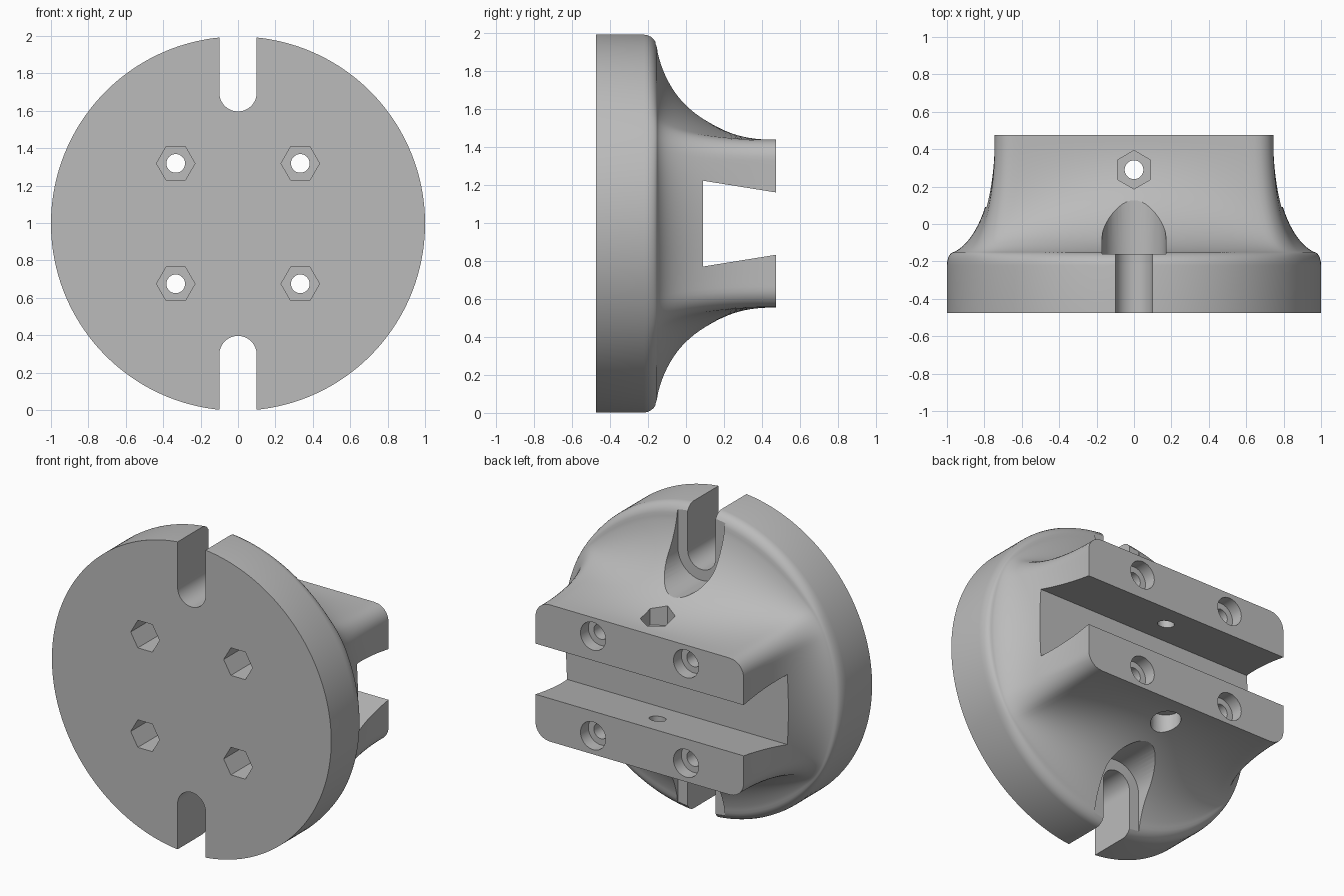
import bpy, bmesh
from math import cos, sin, pi, sqrt

cube = bpy.data.objects.get("Cube")
if cube:
    bpy.data.objects.remove(cube, do_unlink=True)

CZ = 0.997               # height of the disc axis
FRONT, BACK = -0.475, 0.475
SEGMENTS = 240

grey = bpy.data.materials.new("plain_grey")
grey.use_nodes = True
colour = (0.5, 0.5, 0.5, 1)
grey.diffuse_color = colour
grey.node_tree.nodes["Principled BSDF"].inputs["Base Color"].default_value = colour


def make_object(name, bm):
    bmesh.ops.recalc_face_normals(bm, faces=bm.faces)
    mesh = bpy.data.meshes.new(name)
    bm.to_mesh(mesh)
    bm.free()
    mesh.materials.append(grey)
    obj = bpy.data.objects.new(name, mesh)
    bpy.context.collection.objects.link(obj)
    return obj


def rounded_box_point(angle, a=0.745, b=0.4425, r=0.1):
    """Point on a rounded rectangle in the given polar direction."""
    c, s = cos(angle), sin(angle)
    ac, sn = max(abs(c), 1e-9), max(abs(s), 1e-9)
    t = min(a / ac, b / sn)
    if t * ac > a - r and t * sn > b - r:
        d = ac * (a - r) + sn * (b - r)
        t = d + sqrt(d * d - (a - r) ** 2 - (b - r) ** 2 + r * r)
    return t * c, t * s


def flare(y, radius=0.603, centre=0.44):
    """Blend from boss outline (0) towards disc outline (1)."""
    d = max(0, centre - y)
    return (radius - sqrt(radius * radius - d * d)) / 0.56


# Body: disc with a rounded rim, flaring into a rounded rectangular boss
rows = [(FRONT, 1.0)]
rim = flare(-0.15)
for i in range(7):
    a = i / 6 * pi / 2
    rows.append((-0.22 + 0.07 * sin(a), rim + (1 - rim) * cos(a)))
for i in range(1, 25):
    y = -0.15 + 0.59 * (i / 24) ** 1.4
    rows.append((y, flare(y)))
rows.append((BACK, 0.0))

bm = bmesh.new()
rings = []
for y, f in rows:
    ring = []
    for i in range(SEGMENTS):
        a = 2 * pi * i / SEGMENTS
        px, pz = rounded_box_point(a)
        ring.append(bm.verts.new((px + (cos(a) - px) * f, y, CZ + pz + (sin(a) - pz) * f)))
    rings.append(ring)
for r0, r1 in zip(rings, rings[1:]):
    for i in range(SEGMENTS):
        j = (i + 1) % SEGMENTS
        bm.faces.new((r0[i], r0[j], r1[j], r1[i]))
bm.faces.new(rings[0])
bm.faces.new(rings[-1])
body = make_object("mount_body", bm)


def cut(points, axis, lo, hi):
    """Cut a prism with the given outline out of the body."""
    place = {"x": lambda u, v, w: (w, u, v),
             "y": lambda u, v, w: (u, w, v),
             "z": lambda u, v, w: (u, v, w)}[axis]
    bm = bmesh.new()
    ends = [[bm.verts.new(place(u, v, w)) for u, v in points] for w in (lo, hi)]
    n = len(points)
    for i in range(n):
        j = (i + 1) % n
        bm.faces.new((ends[0][i], ends[0][j], ends[1][j], ends[1][i]))
    bm.faces.new(ends[0])
    bm.faces.new(ends[1])
    cutter = make_object("cutter", bm)
    cutter.hide_render = True
    mod = body.modifiers.new("cut", "BOOLEAN")
    mod.operation = "DIFFERENCE"
    mod.solver = "EXACT"
    mod.object = cutter
    bpy.context.view_layer.objects.active = body
    bpy.ops.object.modifier_apply(modifier=mod.name)
    bpy.data.objects.remove(cutter, do_unlink=True)


def polygon(u, v, r, n, turn=0.0):
    return [(u + r * cos(turn + 2 * pi * i / n), v + r * sin(turn + 2 * pi * i / n))
            for i in range(n)]


def slot(r, side):
    """Round-ended slot open at the disc rim."""
    arc = [(r * cos(pi + pi * i / 24), 0.7 + r * sin(pi + pi * i / 24)) for i in range(25)]
    pts = [(-r, 1.2)] + arc + [(r, 1.2)]
    return [(u, CZ + side * v) for u, v in pts]


# Dovetail channel across the back
cut([(0.09, CZ - 0.226), (0.09, CZ + 0.226), (0.6, CZ + 0.144), (0.6, CZ - 0.144)],
    "x", -1.2, 1.2)

for side in (1, -1):
    # Rim slot with a wider seat for the screw head
    cut(slot(0.1, side), "y", -0.6, 0.6)
    cut(slot(0.17, side), "y", -0.16, 0.6)
    # Bolt holes with nut pockets in front and round recesses behind
    for x in (-0.333, 0.333):
        z = CZ + side * 0.322
        cut(polygon(x, z, 0.05, 32), "y", -0.6, 0.6)
        cut(polygon(x, z, 0.103, 6), "y", -0.6, -0.15)
        cut(polygon(x, z, 0.09, 40), "y", BACK - 0.08, 0.6)

# Vertical clamp hole with a nut pocket on top and a round recess below
cut(polygon(0, 0.29, 0.05, 32), "z", 0.3, 1.7)
cut(polygon(0, 0.29, 0.103, 6, pi / 6), "z", CZ + 0.37, 1.7)
cut(polygon(0, 0.29, 0.09, 40), "z", 0.3, CZ - 0.37)

bpy.ops.object.select_all(action="DESELECT")
body.select_set(True)
bpy.context.view_layer.objects.active = body
bpy.ops.object.shade_smooth_by_angle(angle=pi / 6)
